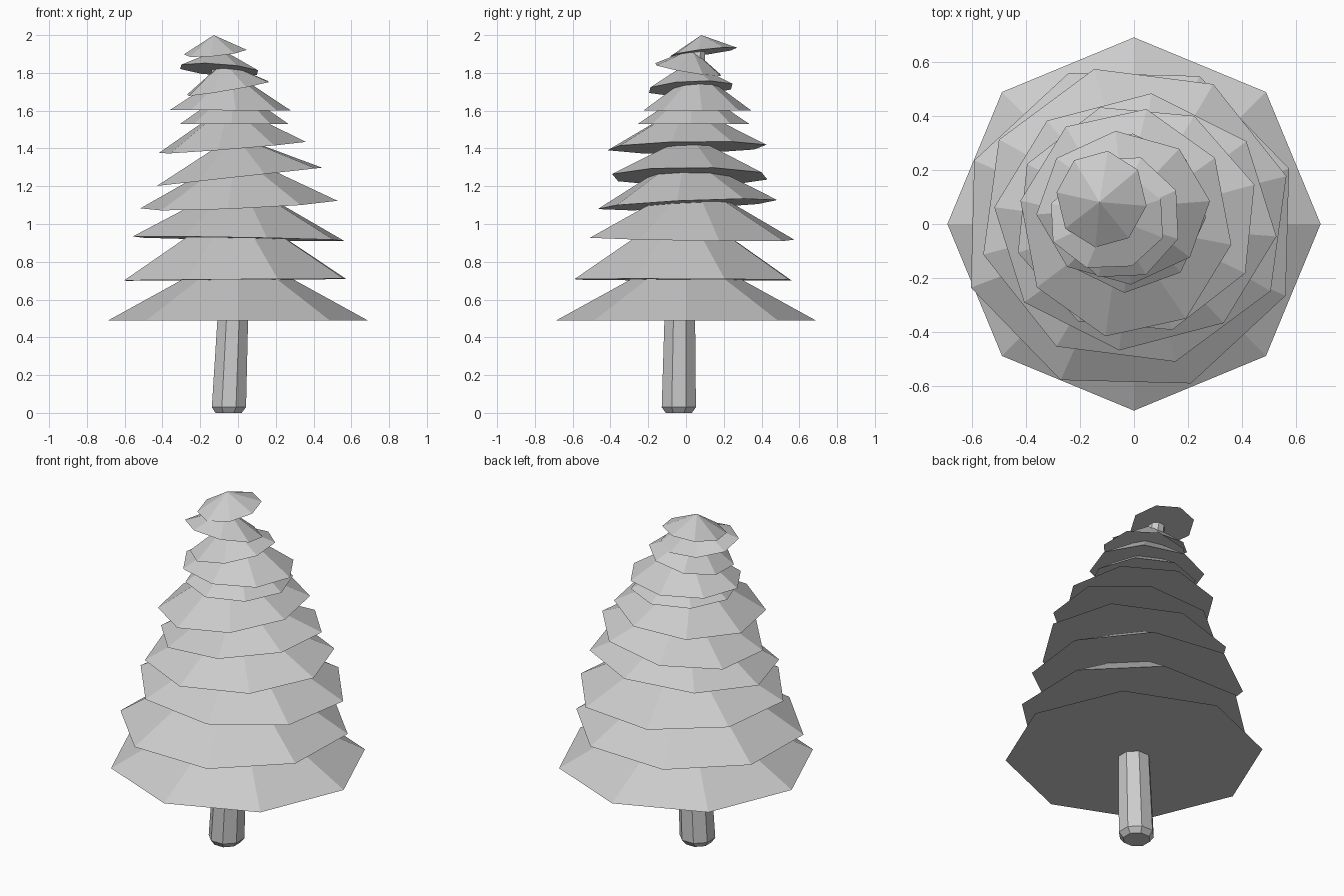
import bpy, bmesh, math

if "Cube" in bpy.data.objects:
    bpy.data.objects.remove(bpy.data.objects["Cube"])

SIDES = 8


def finish(name, bm):
    bmesh.ops.recalc_face_normals(bm, faces=bm.faces)
    me = bpy.data.meshes.new(name)
    bm.to_mesh(me)
    bm.free()
    ob = bpy.data.objects.new(name, me)
    bpy.context.collection.objects.link(ob)
    return ob


def bough(name, cx, cy, z, rx, ry, rot, tx, ty, h):
    """Closed, tilted cone; tx and ty are the rim slopes along x and y."""
    bm = bmesh.new()
    rim = []
    for i in range(SIDES):
        a = math.radians(rot) + math.tau * i / SIDES
        dx, dy = rx * math.cos(a), ry * math.sin(a)
        rim.append(bm.verts.new((cx + dx, cy + dy, z + tx * dx + ty * dy)))
    tip = bm.verts.new((cx - tx * h, cy - ty * h, z + h))
    bm.faces.new(rim[::-1])
    for i in range(SIDES):
        bm.faces.new((rim[i], rim[(i + 1) % SIDES], tip))
    return finish(name, bm)


# Bough tiers from bottom to top: centre, rim height, radii, turn, slopes, cone height
TIERS = [
    (0.0, 0.0, 0.488, 0.69, 0.69, 0, 0, 0, 0.38),
    (-0.015, -0.015, 0.705, 0.63, 0.615, 21, 0.008, -0.004, 0.40),
    (0.003, 0.032, 0.922, 0.58, 0.56, 15, -0.018, -0.014, 0.31),
    (0.005, 0.008, 1.103, 0.525, 0.478, -6.5, 0.043, 0.045, 0.27),
    (0.008, 0.02, 1.25, 0.457, 0.43, 17, 0.11, 0.0, 0.22),
    (-0.03, 0.005, 1.405, 0.397, 0.428, -11, 0.08, 0.02, 0.23),
    (-0.02, 0.04, 1.53, 0.287, 0.295, -3, 0.0, 0.0, 0.20),
    (-0.04, 0.06, 1.602, 0.322, 0.285, 5, -0.005, 0.0, 0.21),
    (-0.053, 0.025, 1.718, 0.23, 0.235, 25, 0.17, 0.05, 0.14),
    (-0.1, 0.012, 1.817, 0.22, 0.185, 25, -0.07, -0.17, 0.11),
    (-0.12, 0.092, 1.91, 0.168, 0.18, -8, 0.09, 0.12, 0.09),
]
for n, tier in enumerate(TIERS):
    bough(f"bough_tier_{n + 1}", *tier)

# Crooked eight-sided trunk: centre x, y, z and radius
PATH = [(-0.05, -0.038, 0.0, 0.075), (-0.048, -0.038, 0.03, 0.098),
        (-0.028, -0.033, 0.49, 0.088), (-0.01, 0.0, 1.0, 0.08),
        (-0.05, 0.03, 1.5, 0.065), (-0.11, 0.06, 1.93, 0.045)]
bm = bmesh.new()
rings = []
for x, y, z, r in PATH:
    rings.append([bm.verts.new((x + r * math.cos(math.tau * (i + 0.5) / SIDES),
                                y + r * math.sin(math.tau * (i + 0.5) / SIDES), z))
                  for i in range(SIDES)])
for lo, hi in zip(rings, rings[1:]):
    for i in range(SIDES):
        j = (i + 1) % SIDES
        bm.faces.new((lo[i], lo[j], hi[j], hi[i]))
bm.faces.new(rings[0][::-1])
bm.faces.new(rings[-1])
finish("trunk", bm)
